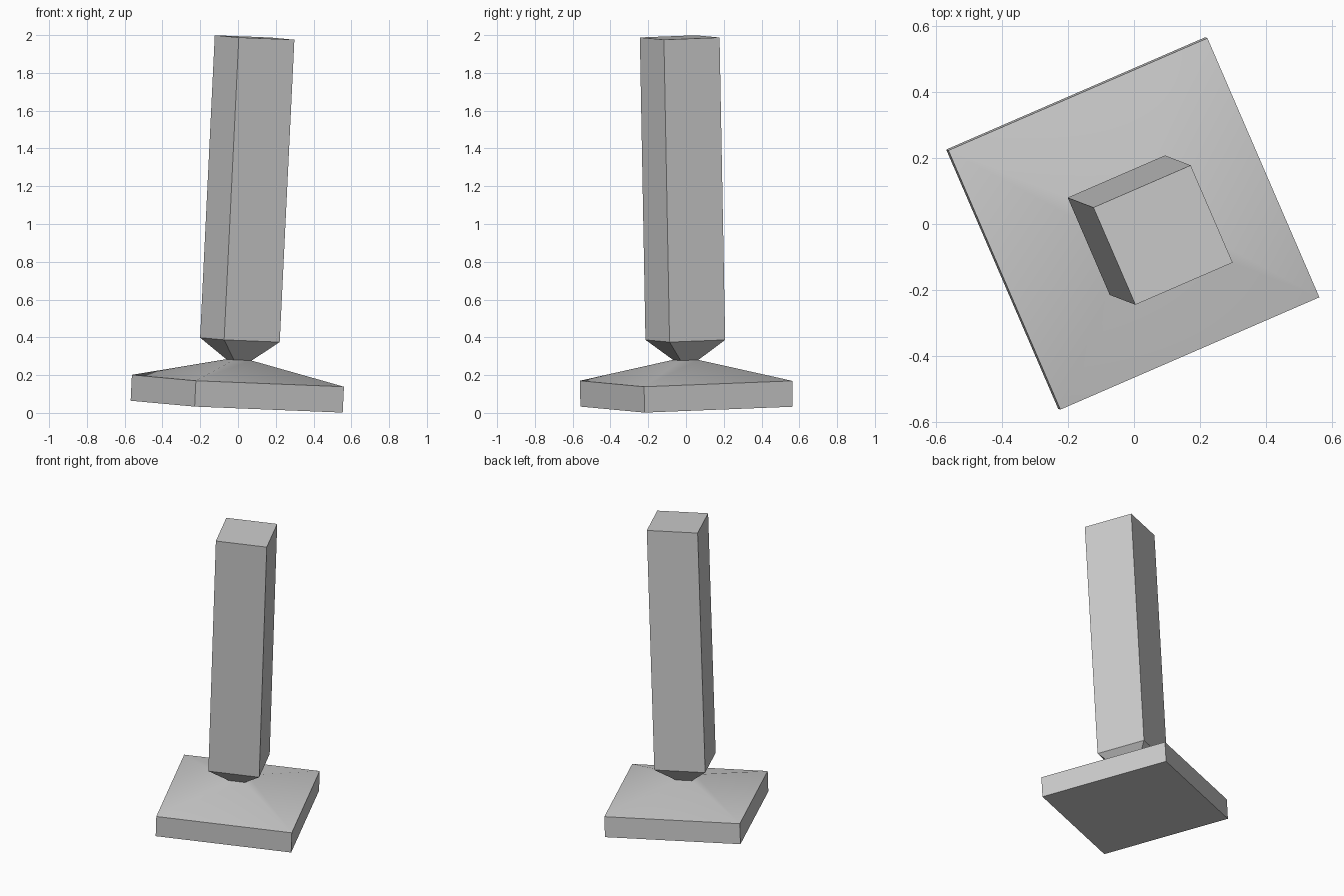
import bpy, bmesh, math
from mathutils import Matrix, Vector

cube = bpy.data.objects.get("Cube")
if cube:
    bpy.data.objects.remove(cube, do_unlink=True)

GREY = (0.6, 0.6, 0.6, 1.0)
mat = bpy.data.materials.new("plain grey")
mat.use_nodes = True
mat.diffuse_color = GREY
mat.node_tree.nodes["Principled BSDF"].inputs["Base Color"].default_value = GREY

# Shared placement: turned about the axis, then leaning slightly
lean = Vector((0, 0, 1)).rotation_difference(Vector((0.0485, -0.0186, 1)))
placement = (Matrix.Translation((-0.007, 0.003, 0.033))
             @ lean.to_matrix().to_4x4()
             @ Matrix.Rotation(math.radians(23.4), 4, "Z"))


def square_loft(name, sections):
    """Closed solid through square sections given as (side, height)."""
    bm = bmesh.new()
    rings = []
    for side, z in sections:
        h = side / 2
        rings.append([bm.verts.new((x * h, y * h, z))
                      for x, y in ((-1, -1), (1, -1), (1, 1), (-1, 1))])
    for low, high in zip(rings, rings[1:]):
        for i in range(4):
            j = (i + 1) % 4
            bm.faces.new((low[i], low[j], high[j], high[i]))
    bm.faces.new(rings[0][::-1])
    bm.faces.new(rings[-1])
    mesh = bpy.data.meshes.new(name)
    bm.to_mesh(mesh)
    bm.free()
    mesh.materials.append(mat)
    obj = bpy.data.objects.new(name, mesh)
    bpy.context.collection.objects.link(obj)
    obj.matrix_world = placement
    bpy.ops.object.select_all(action="DESELECT")
    obj.select_set(True)
    bpy.context.view_layer.objects.active = obj
    bpy.ops.object.shade_smooth_by_angle(angle=math.radians(30))
    return obj


WAIST_SIDE, WAIST_Z = 0.102, 0.248

# Square plinth with a shallow sloping top
square_loft("base", [(0.855, 0), (0.855, 0.137), (WAIST_SIDE, WAIST_Z)])

# Tall square pillar narrowing to the waist
square_loft("pillar", [(WAIST_SIDE, WAIST_Z), (0.321, 0.354), (0.321, 1.957)])
